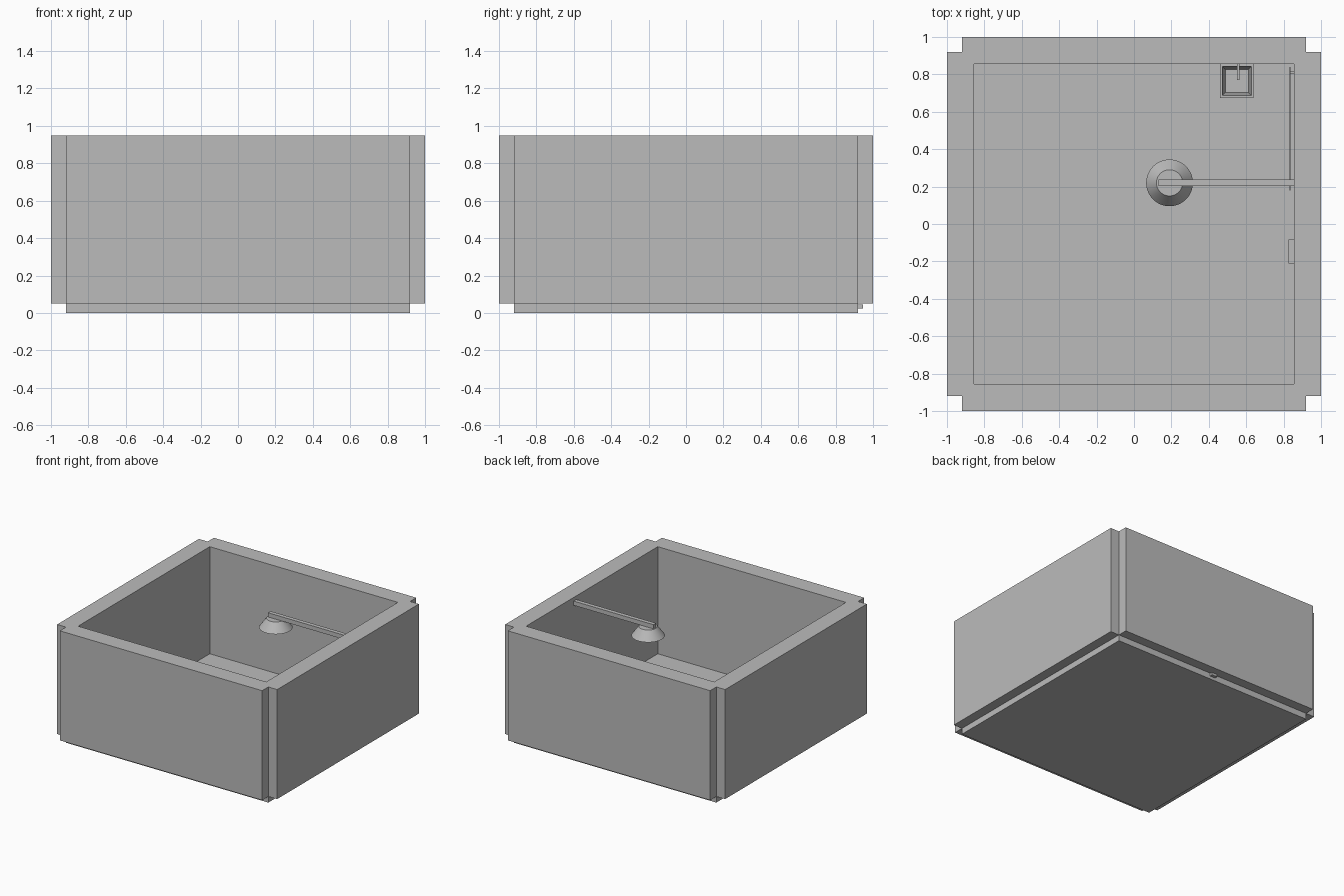
import bpy
import bmesh
import math

if "Cube" in bpy.data.objects:
    bpy.data.objects.remove(bpy.data.objects["Cube"], do_unlink=True)

GREY = (0.5, 0.5, 0.5, 1.0)
plaster = bpy.data.materials.new("plain grey")
plaster.use_nodes = True
plaster.diffuse_color = GREY
plaster.node_tree.nodes["Principled BSDF"].inputs["Base Color"].default_value = GREY


def finish(bm, name):
    """Turn a bmesh into a named, coloured object."""
    bmesh.ops.recalc_face_normals(bm, faces=bm.faces[:])
    mesh = bpy.data.meshes.new(name)
    bm.to_mesh(mesh)
    bm.free()
    mesh.materials.append(plaster)
    obj = bpy.data.objects.new(name, mesh)
    bpy.context.collection.objects.link(obj)
    return obj


def box(name, x, y, z):
    """Box from (min, max) ranges on each axis."""
    bm = bmesh.new()
    bmesh.ops.create_cube(bm, size=1)
    for v in bm.verts:
        v.co = [(r[0] + r[1]) / 2 + c * (r[1] - r[0]) for r, c in zip((x, y, z), v.co)]
    return finish(bm, name)


OUT, STEP, INNER = 1.0, 0.92, 0.855
BASE, FLOOR, TOP = 0.05, 0.07, 0.95

# Walls: one extruded ring, stepped at the outer corners
bm = bmesh.new()
corner = [(OUT, STEP), (STEP, STEP), (STEP, OUT)]
outer, inner = [], []
for k in range(4):
    c, s = round(math.cos(k * math.pi / 2)), round(math.sin(k * math.pi / 2))
    outer += [(c * x - s * y, s * x + c * y) for x, y in corner]
    inner.append(((c - s) * INNER, (s + c) * INNER))
edges = []
for loop in (outer, inner):
    ring = [bm.verts.new((x, y, BASE)) for x, y in loop]
    edges += [bm.edges.new((ring[i - 1], ring[i])) for i in range(len(ring))]
bmesh.ops.triangle_fill(bm, edges=edges, use_beauty=True)
bmesh.ops.dissolve_limit(bm, angle_limit=0.01, verts=[], edges=bm.edges[:])
ext = bmesh.ops.extrude_face_region(bm, geom=bm.faces[:], use_keep_orig=True)
top_verts = [g for g in ext["geom"] if isinstance(g, bmesh.types.BMVert)]
bmesh.ops.translate(bm, verts=top_verts, vec=(0, 0, TOP - BASE))
finish(bm, "walls")

# Base slab and raised floor
box("base_slab", (-STEP, STEP), (-STEP, STEP), (0, BASE))
box("floor", (-INNER, INNER), (-INNER, INNER), (BASE, FLOOR))
box("drain_outlet", (-0.025, 0.025), (STEP, 0.945), (0.025, 0.045))

# Lamp: flared shade under a wall arm
bm = bmesh.new()
bmesh.ops.create_cone(bm, cap_ends=True, segments=48, radius1=0.125, radius2=0.07, depth=0.075)
bmesh.ops.translate(bm, verts=bm.verts[:], vec=(0.19, 0.22, 0.848))
shade = finish(bm, "lamp_shade")
bpy.ops.object.select_all(action="DESELECT")
shade.select_set(True)
bpy.context.view_layer.objects.active = shade
bpy.ops.object.shade_smooth_by_angle(angle=math.radians(30))
box("lamp_arm", (0.13, INNER), (0.203, 0.237), (0.885, 0.92))

# Sink: box with an inset, tapered basin
sink = box("sink", (0.46, 0.64), (0.675, INNER), (0.3, 0.43))
bm = bmesh.new()
bm.from_mesh(sink.data)
bm.normal_update()
rim = max(bm.faces, key=lambda f: f.calc_center_median().z)
bmesh.ops.inset_region(bm, faces=[rim], thickness=0.018)
bmesh.ops.inset_region(bm, faces=[rim], thickness=0.022, depth=-0.1)
bm.to_mesh(sink.data)
bm.free()
box("tap_stem", (0.55, 0.565), (0.84, INNER), (0.43, 0.49))
box("tap_spout", (0.55, 0.565), (0.77, INNER), (0.475, 0.49))

# Wall fittings on the left wall
box("wall_board", (0.832, 0.838), (0.18, 0.84), (0.27, 0.55))
for y in (0.21, 0.81):
    box("board_bracket", (0.838, INNER), (y - 0.008, y + 0.008), (0.4, 0.416))
box("wall_socket", (0.827, INNER), (-0.21, -0.083), (0.25, 0.33))
